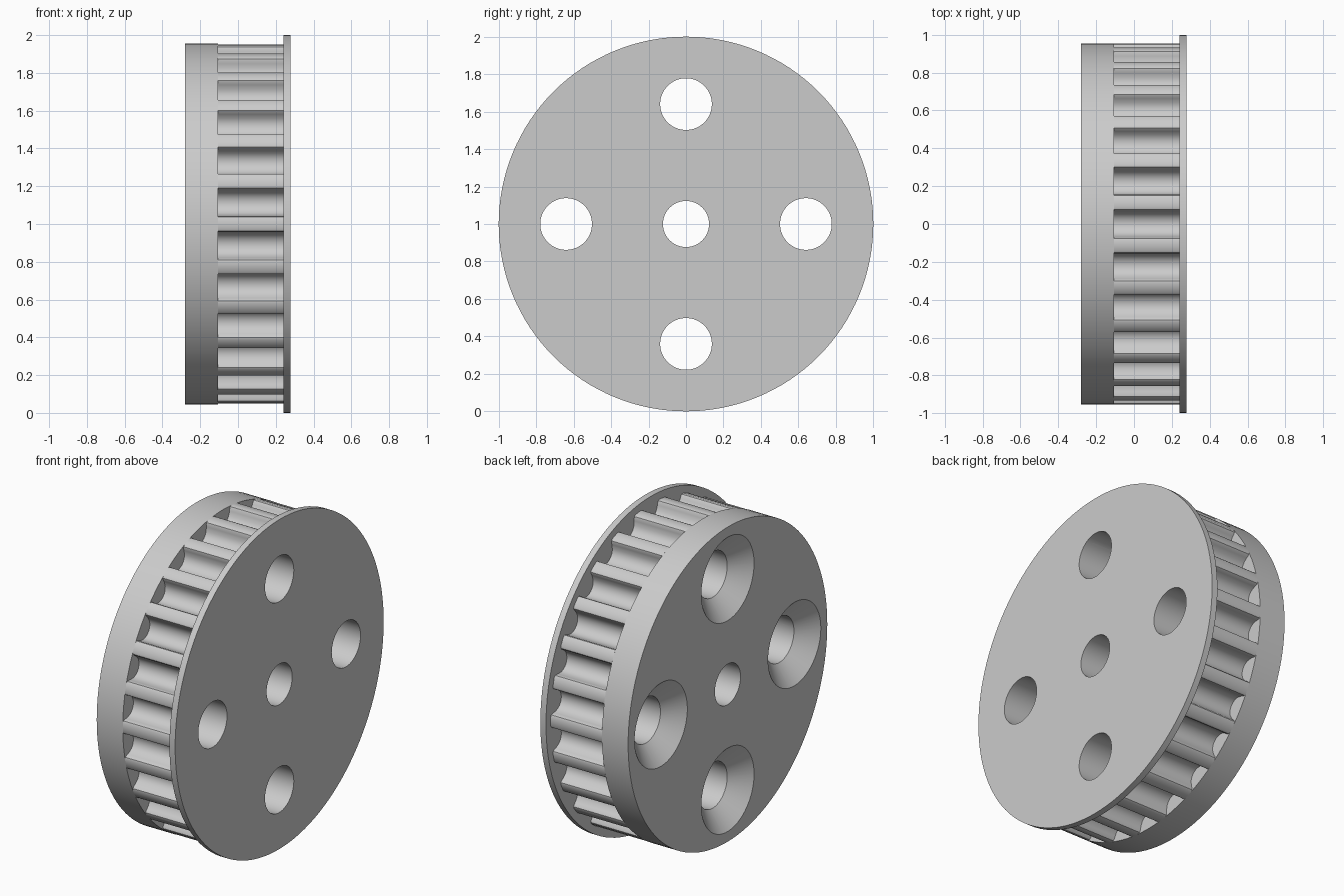
import bpy, bmesh
from math import sin, cos, pi, sqrt

cube = bpy.data.objects.get("Cube")
if cube:
    bpy.data.objects.remove(cube, do_unlink=True)

AXIS_Z = 1.0
TEETH = 26
BODY_R, FLANGE_R = 0.955, 1.0
X_BACK, X_GROOVE, X_FLANGE, X_FRONT = -0.28, -0.105, 0.24, 0.278
BORE_R, HOLE_R, HOLE_DIST = 0.123, 0.138, 0.64
SINK_R, SINK_DEPTH = 0.253, 0.1

metal = bpy.data.materials.new("light grey metal")
metal.use_nodes = True
GREY = (0.6, 0.6, 0.6, 1)
metal.diffuse_color = GREY
metal.node_tree.nodes["Principled BSDF"].inputs["Base Color"].default_value = GREY


def circle(r, cy=0, cz=AXIS_Z, n=128):
    return [(cy + r * cos(2 * pi * i / n), cz + r * sin(2 * pi * i / n)) for i in range(n)]


def loft(bm, sections):
    """Closed solid through (x, outline) sections along the x axis."""
    rings = [[bm.verts.new((x, y, z)) for y, z in outline] for x, outline in sections]
    for a, b in zip(rings, rings[1:]):
        for i in range(len(a)):
            j = (i + 1) % len(a)
            bm.faces.new((a[i], a[j], b[j], b[i]))
    bm.faces.new(rings[0][::-1])
    bm.faces.new(rings[-1])


def make_object(name, solids):
    bm = bmesh.new()
    for sections in solids:
        loft(bm, sections)
    bmesh.ops.recalc_face_normals(bm, faces=bm.faces)
    mesh = bpy.data.meshes.new(name)
    bm.to_mesh(mesh)
    bm.free()
    mesh.materials.append(metal)
    obj = bpy.data.objects.new(name, mesh)
    bpy.context.collection.objects.link(obj)
    return obj


def toothed_outline():
    """Rim outline: rounded belt grooves separated by narrow lands."""
    half = [(0.089, 0), (0.077, 0.0044), (0.0712, 0.0155), (0.0689, 0.0284),
            (0.0652, 0.0408), (0.06, 0.0528), (0.0538, 0.0642), (0.0427, 0.0758),
            (0.0296, 0.0842), (0.0152, 0.0893), (0, 0.091)]
    groove = [(-t, d) for t, d in half] + half[-2::-1]
    lip = sqrt(BODY_R ** 2 - half[0][0] ** 2)
    points = []
    for k in range(TEETH):
        a = pi / 2 + 2 * pi * k / TEETH
        for t, depth in groove:
            r = lip - depth
            points.append((r * cos(a) - t * sin(a), AXIS_Z + r * sin(a) + t * cos(a)))
        mid = a + pi / TEETH
        points.append((BODY_R * cos(mid), AXIS_Z + BODY_R * sin(mid)))
    return points


# Solid parts along the axle
outline = toothed_outline()
parts = [
    make_object("hub_disc", [[(X_BACK, circle(BODY_R)), (X_GROOVE, circle(BODY_R))]]),
    make_object("toothed_rim", [[(X_GROOVE, outline), (X_FLANGE, outline)]]),
    make_object("flange", [[(X_FLANGE, circle(FLANGE_R)), (X_FRONT, circle(FLANGE_R))]]),
]

# Axle bore and four countersunk screw holes
over = 0.05
wide = SINK_R + over * (SINK_R - HOLE_R) / SINK_DEPTH
bores = [[(X_BACK - over, circle(BORE_R, n=64)), (X_FRONT + over, circle(BORE_R, n=64))]]
for k in range(4):
    cy = HOLE_DIST * cos(k * pi / 2)
    cz = AXIS_Z + HOLE_DIST * sin(k * pi / 2)
    bores.append([(X_BACK - over, circle(wide, cy, cz, 64)),
                  (X_BACK + SINK_DEPTH, circle(HOLE_R, cy, cz, 64)),
                  (X_FRONT + over, circle(HOLE_R, cy, cz, 64))])
cutter = make_object("hole_cutter", bores)
cutter.hide_render = True

# Cut the holes, then smooth the round faces
for part in parts:
    cut = part.modifiers.new("holes", "BOOLEAN")
    cut.operation = "DIFFERENCE"
    cut.solver = "EXACT"
    cut.object = cutter
    bpy.ops.object.select_all(action="DESELECT")
    part.select_set(True)
    bpy.context.view_layer.objects.active = part
    bpy.ops.object.modifier_apply(modifier=cut.name)
    bpy.ops.object.shade_smooth_by_angle(angle=pi / 6)

bpy.data.objects.remove(cutter, do_unlink=True)
